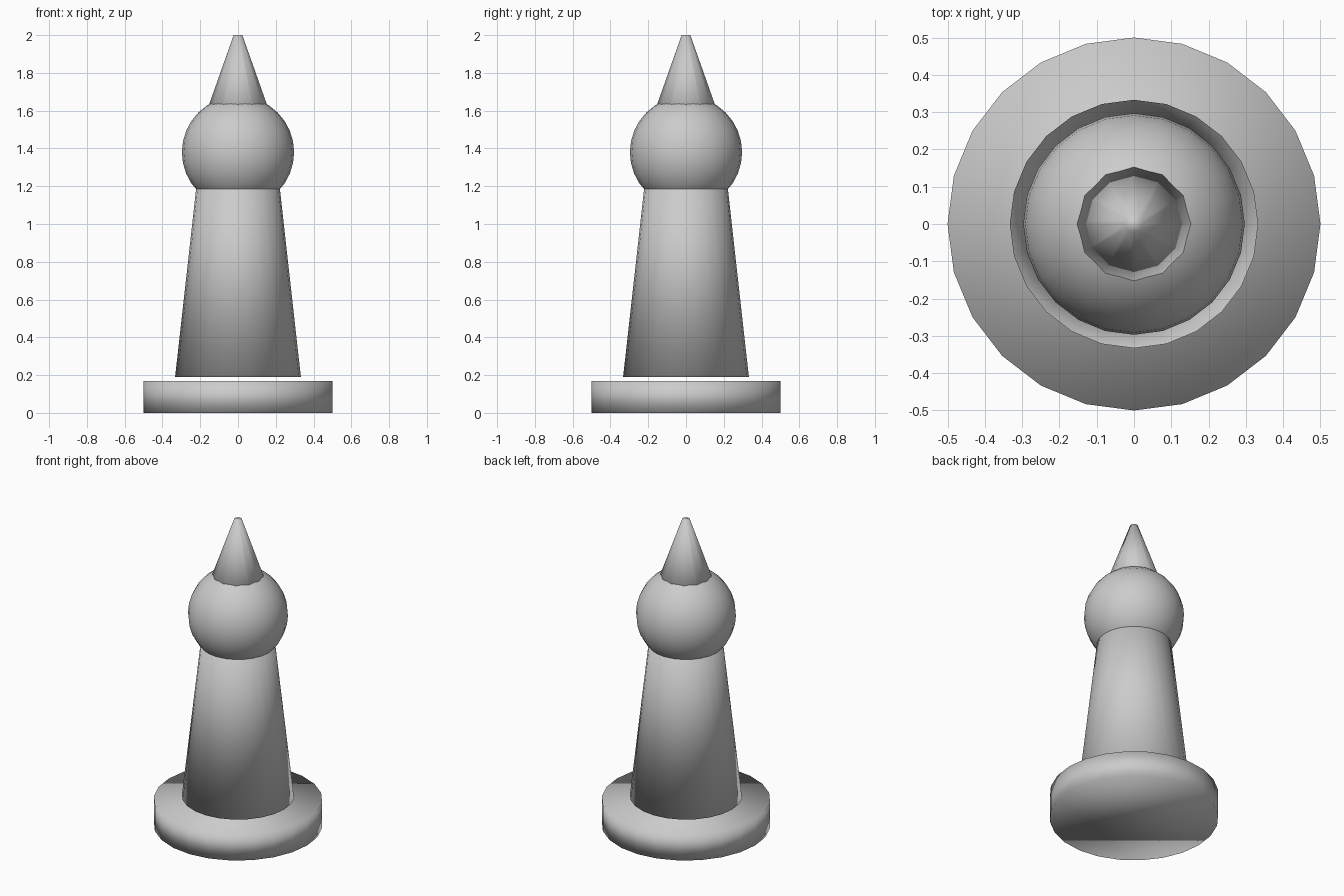
import bpy

if "Cube" in bpy.data.objects:
    bpy.data.objects.remove(bpy.data.objects["Cube"])


def finish(name):
    obj = bpy.context.object
    obj.name = name
    bpy.ops.object.shade_smooth()
    return obj


def turned(name, sides, r_bottom, r_top, z_bottom, z_top):
    """Capped, smooth-shaded cone section standing on the z axis."""
    bpy.ops.mesh.primitive_cone_add(
        vertices=sides, radius1=r_bottom, radius2=r_top,
        depth=z_top - z_bottom, location=(0, 0, (z_bottom + z_top) / 2))
    return finish(name)


# Round foot, with a thin gap below the body
turned("base", 24, 0.50, 0.50, 0.0, 0.17)

# Tapered body running up into the head
turned("body", 24, 0.333, 0.20, 0.19, 1.38)

# Ball head
bpy.ops.mesh.primitive_uv_sphere_add(
    segments=24, ring_count=16, radius=0.297, location=(0, 0, 1.38))
finish("head")

# Twelve-sided spike with a blunt tip
turned("spike", 12, 0.20, 0.023, 1.50, 2.0)
